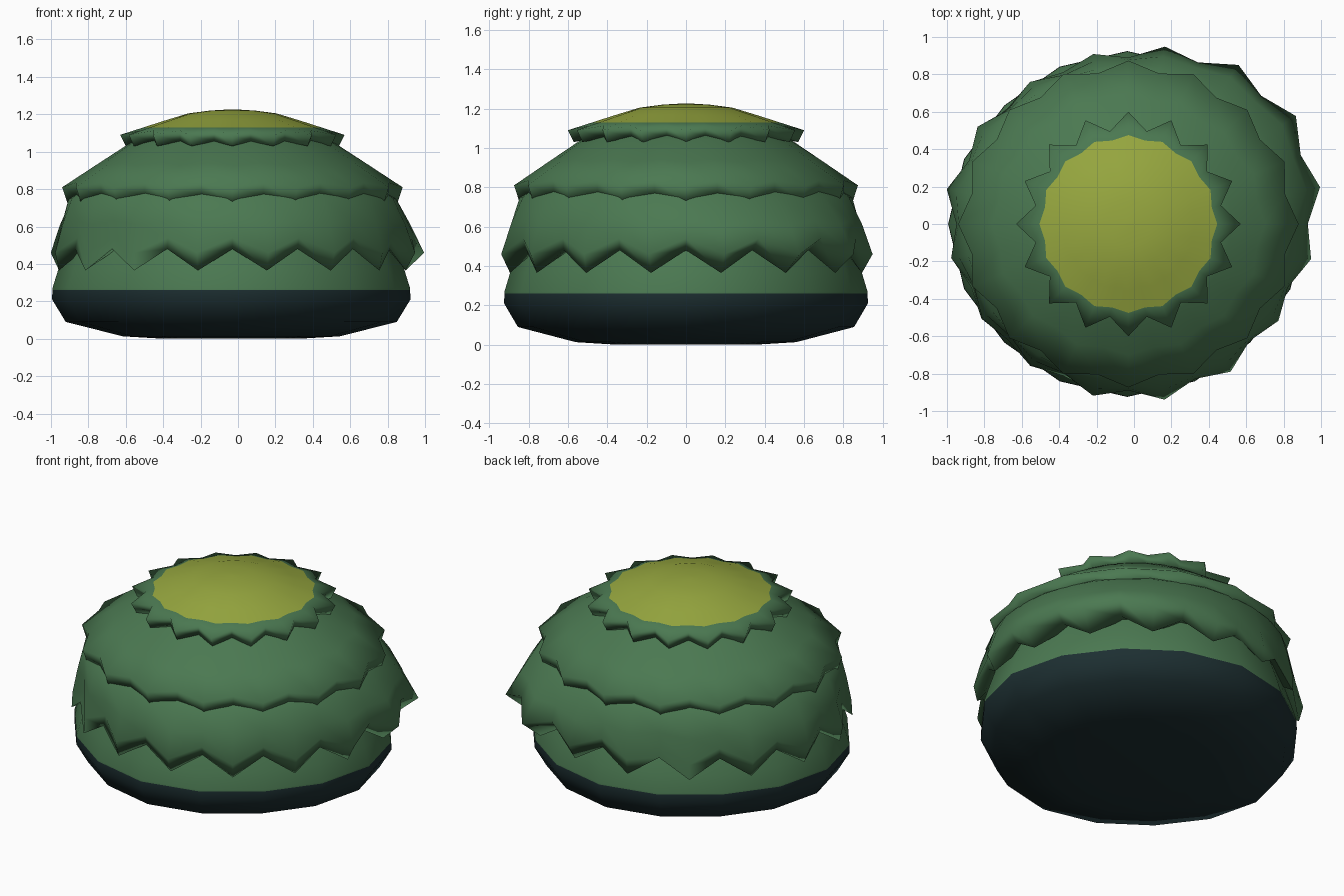
import bpy, bmesh, math

if "Cube" in bpy.data.objects:
    bpy.data.objects.remove(bpy.data.objects["Cube"])


def material(name, rgb):
    m = bpy.data.materials.new(name)
    m.diffuse_color = (*rgb, 1)
    m.use_nodes = True
    m.node_tree.nodes["Principled BSDF"].inputs["Base Color"].default_value = m.diffuse_color
    return m


green = material("leaf green", (0.070, 0.190, 0.083))
yellow = material("yellow green", (0.31, 0.39, 0.05))
dark = material("dark teal", (0.012, 0.028, 0.031))


def loft(name, n, rings, centre, scale, mats, phase=0.0, cut=None, above=True,
         spread=lambda i, z: 1.0):
    """Stack rings of n sides. Each ring is (tip r, tip z, notch r, notch z);
    even corners are tips, odd corners are notches. Second colour past the cut.
    spread(i, z) widens or narrows single corners."""
    bm = bmesh.new()
    loops = []
    for tr, tz, nr, nz in rings:
        loop = []
        for i in range(n):
            r, z = (tr, tz) if i % 2 == 0 else (nr, nz)
            r *= spread(i, tz)
            a = phase + 2 * math.pi * i / n
            loop.append(bm.verts.new((centre + scale[0] * r * math.cos(a),
                                      scale[1] * r * math.sin(a), z)))
        loops.append(loop)
    for a, b in zip(loops, loops[1:]):
        for i in range(n):
            j = (i + 1) % n
            bm.faces.new((a[i], a[j], b[j], b[i]))
    bm.faces.new(loops[0])
    bm.faces.new(loops[-1])
    bmesh.ops.recalc_face_normals(bm, faces=bm.faces[:])
    if cut is not None:
        bmesh.ops.bisect_plane(bm, geom=bm.verts[:] + bm.edges[:] + bm.faces[:],
                               plane_co=(0, 0, cut), plane_no=(0, 0, 1))
        for f in bm.faces:
            if (f.calc_center_median().z > cut) == above:
                f.material_index = 1
    me = bpy.data.meshes.new(name)
    bm.to_mesh(me)
    bm.free()
    for m in mats:
        me.materials.append(m)
    ob = bpy.data.objects.new(name, me)
    bpy.context.collection.objects.link(ob)
    bpy.ops.object.select_all(action='DESELECT')
    ob.select_set(True)
    bpy.context.view_layer.objects.active = ob
    bpy.ops.object.shade_smooth_by_angle(angle=math.radians(120))
    return ob


def even(*profile):
    return [(r, z, r, z) for r, z in profile]


# rounded base, slightly squeezed on the diagonals, dark near the ground
loft("base", 16,
     even((0.36, 0.0), (0.58, 0.013), (0.885, 0.09), (0.958, 0.21), (0.956, 0.27),
          (0.925, 0.37), (0.88, 0.50), (0.82, 0.60)),
     -0.036, (1, 0.965), [green, dark], cut=0.26, above=False,
     spread=lambda i, z: 1 - 0.03 * math.sin(math.pi * i / 4) ** 2)

# lower leaf skirt with the deepest, slightly uneven teeth
tips = [1.045, 1.077, 1.06, 1.002, 0.96, 0.947, 0.97, 0.99,
        0.966, 0.94, 0.94, 0.97, 0.992, 0.984, 0.965, 0.996]


def uneven(i, z):
    s = (tips[i // 2] + tips[(i + i % 2) // 2 % 16]) / 2
    weight = {0.46: 1.0, 0.61: 0.6}.get(z, 0.0)
    return 1 + (s - 1) * weight


loft("lower_skirt", 32,
     even((0.71, 0.88), (0.875, 0.75)) +
     [(0.945, 0.61, 0.92, 0.63),
      (1.0, 0.46, 0.94, 0.54),
      (0.945, 0.365, 0.91, 0.48)] + even((0.83, 0.5)),
     -0.03, (1, 0.965), [green], phase=math.pi / 16, spread=uneven)

# middle leaf skirt
loft("middle_skirt", 32,
     even((0.44, 1.09), (0.55, 1.045)) +
     [(0.73, 0.928, 0.70, 0.94),
      (0.91, 0.81, 0.855, 0.835),
      (0.88, 0.72, 0.85, 0.765)] + even((0.74, 0.77)),
     -0.03, (1, 0.96), [green],
     spread=lambda i, z: 1 - 0.012 * math.sin(math.pi * i / 8) ** 2)

# top leaf cap with yellow crown
loft("top_cap", 32,
     even((0.02, 1.226), (0.12, 1.22), (0.235, 1.205)) +
     [(0.36, 1.167, 0.345, 1.167),
      (0.60, 1.09, 0.505, 1.113),
      (0.57, 1.03, 0.50, 1.055)] + even((0.42, 1.06)),
     -0.03, (1, 1), [green, yellow], cut=1.13)
